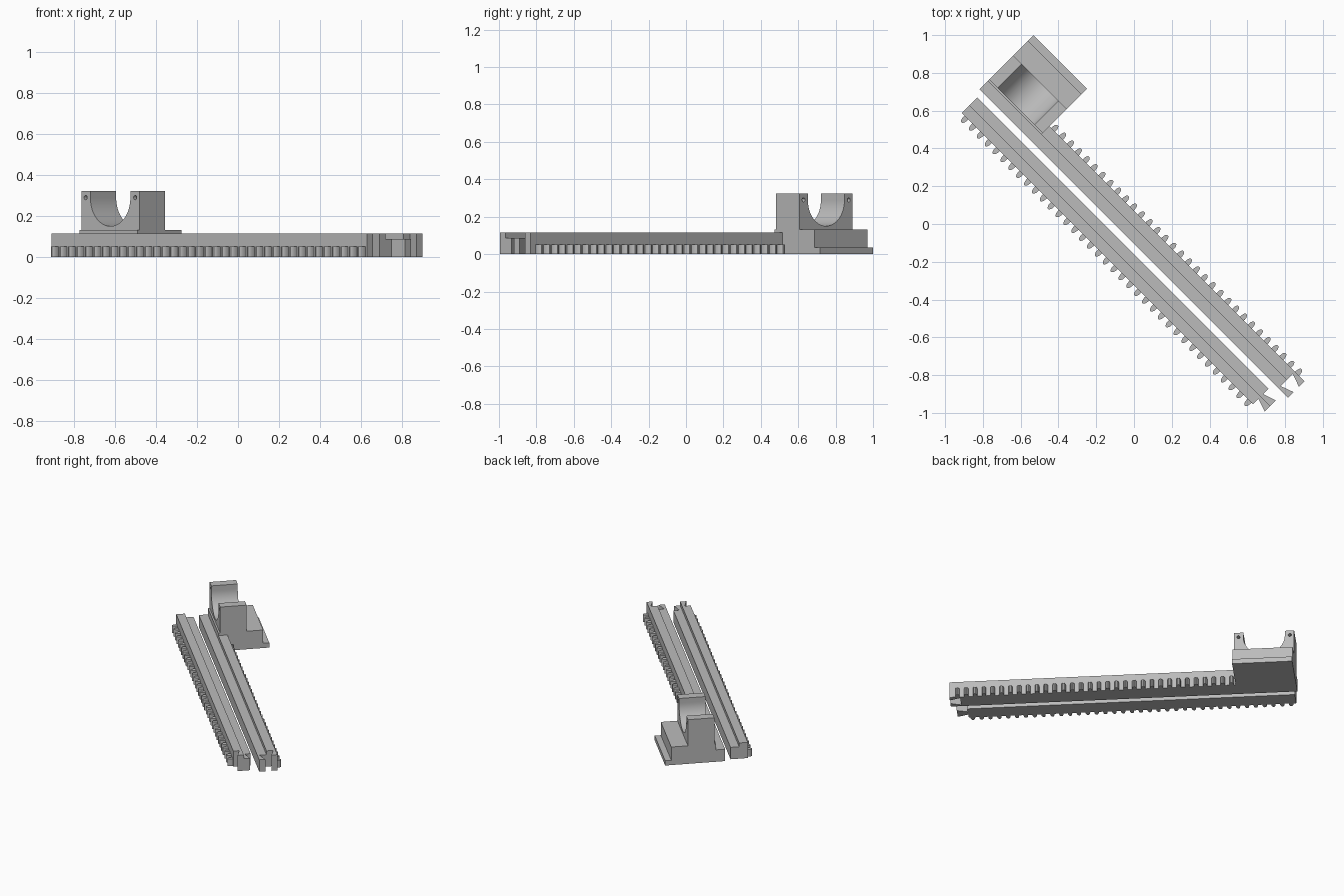
import bpy, bmesh, math
from mathutils import Matrix, Vector

cube = bpy.data.objects.get("Cube")
if cube:
    bpy.data.objects.remove(cube, do_unlink=True)

grey = bpy.data.materials.new("plain_grey")
grey.use_nodes = True
COLOUR = (0.5, 0.5, 0.5, 1)
grey.diffuse_color = COLOUR
grey.node_tree.nodes["Principled BSDF"].inputs["Base Color"].default_value = COLOUR

# Parts are laid out along x, then the whole model turns to the diagonal
TURN = Matrix.Rotation(math.radians(-45), 4, 'Z')


def prisms(name, outlines, start, depth):
    """Extrude flat outlines; each is a list of points, depth is a vector."""
    bm = bmesh.new()
    for outline in outlines:
        face = bm.faces.new([bm.verts.new(Vector(p) + Vector(start)) for p in outline])
        new = bmesh.ops.extrude_face_region(bm, geom=[face])["geom"]
        bmesh.ops.translate(bm, vec=depth, verts=[g for g in new if isinstance(g, bmesh.types.BMVert)])
    bmesh.ops.recalc_face_normals(bm, faces=bm.faces)
    mesh = bpy.data.meshes.new(name)
    bm.to_mesh(mesh)
    bm.free()
    mesh.materials.append(grey)
    obj = bpy.data.objects.new(name, mesh)
    bpy.context.collection.objects.link(obj)
    obj.matrix_world = TURN
    return obj


def plan(name, points, height):
    return prisms(name, [[(x, y, 0) for x, y in points]], (0, 0, 0), (0, 0, height))


def box(name, x0, x1, y0, y1, z0, z1):
    return prisms(name, [[(x0, y0, z0), (x1, y0, z0), (x1, y1, z0), (x0, y1, z0)]],
                  (0, 0, 0), (0, 0, z1 - z0))


def cut(obj, cutter):
    cutter.hide_render = True
    mod = obj.modifiers.new("cut", 'BOOLEAN')
    mod.operation = 'DIFFERENCE'
    mod.solver = 'EXACT'
    mod.object = cutter
    bpy.context.view_layer.update()
    bpy.context.view_layer.objects.active = obj
    bpy.ops.object.modifier_apply(modifier=mod.name)
    bpy.data.objects.remove(cutter, do_unlink=True)


def smooth(obj):
    bpy.ops.object.select_all(action='DESELECT')
    obj.select_set(True)
    bpy.context.view_layer.objects.active = obj
    bpy.ops.object.shade_smooth_by_angle(angle=math.radians(35))


def teeth(name, first, count, edge, side):
    """Row of rounded rack teeth pointing to +y or -y."""
    half = [(0.014, -0.005), (0.0145, 0.008), (0.013, 0.02), (0.009, 0.03), (0.004, 0.035)]
    shape = half + [(-w, d) for w, d in reversed(half)]
    rows = [[(first + i * PITCH + w, edge + side * d, 0) for w, d in shape] for i in range(count)]
    smooth(prisms(name, rows, (0, 0, 0), (0, 0, 0.052)))


PITCH = 0.0589
TOP, STEP = 0.115, 0.087
START, WIDTH = -1.061, 0.116

# Outer rail with dovetail tongue
a, b = -0.229, -0.229 + WIDTH
mid = (a + b) / 2
end, tip = 1.12, 1.192
rail = plan("tongue_rail", [(START, a), (end, a), (end, mid - 0.018), (tip, mid - 0.042),
                            (tip, mid + 0.042), (end, mid + 0.018), (end, b), (START, b)], TOP)
cut(rail, box("cutter", -2, 2, mid, 0.5, STEP, 0.5))
teeth("tongue_rail_teeth", -1.026, 37, a, -1)

# Inner rail with dovetail socket
a, b = -0.073, -0.073 + WIDTH + 0.006
mid = (a + b) / 2
end, tip = 1.155, 1.226
rail = plan("socket_rail", [(-1.082, a), (tip, a), (tip, mid - 0.02), (end, mid - 0.046),
                            (end, mid + 0.046), (tip, mid + 0.02), (tip, b), (-1.082, b)], TOP)
cut(rail, box("cutter", -2, 2, -0.5, mid, STEP, 0.5))
teeth("socket_rail_teeth", -0.655, 32, b, 1)

# Mount base with low lip
LEFT, RIGHT, CENTRE = -1.082, -0.682, -0.882
box("mount_base", LEFT, RIGHT, mid, 0.29, 0, 0.132)
box("mount_lip", LEFT, RIGHT, 0.28, 0.331, 0, 0.035)

# Cradle with a U shaped channel
RADIUS, AXIS, RIM = 0.138, 0.288, 0.323
arc = [(CENTRE + RADIUS * math.cos(t), 0, AXIS + RADIUS * math.sin(t))
       for t in (math.pi * (1 + i / 32) for i in range(33))]
outline = ([(LEFT, 0, 0.13), (LEFT, 0, RIM), (CENTRE - RADIUS, 0, RIM)] + arc
           + [(CENTRE + RADIUS, 0, RIM), (RIGHT, 0, RIM), (RIGHT, 0, 0.13)])
cradle = prisms("cradle", [outline], (0, 0, 0), (0, 0.178, 0))

# Pin holes through both cradle arms
for side in (-1, 1):
    ring = [(CENTRE + side * 0.171 + 0.011 * math.cos(k * math.pi / 8), -0.1,
             0.29 + 0.011 * math.sin(k * math.pi / 8)) for k in range(16)]
    cut(cradle, prisms("cutter", [ring], (0, 0, 0), (0, 0.5, 0)))
smooth(cradle)
